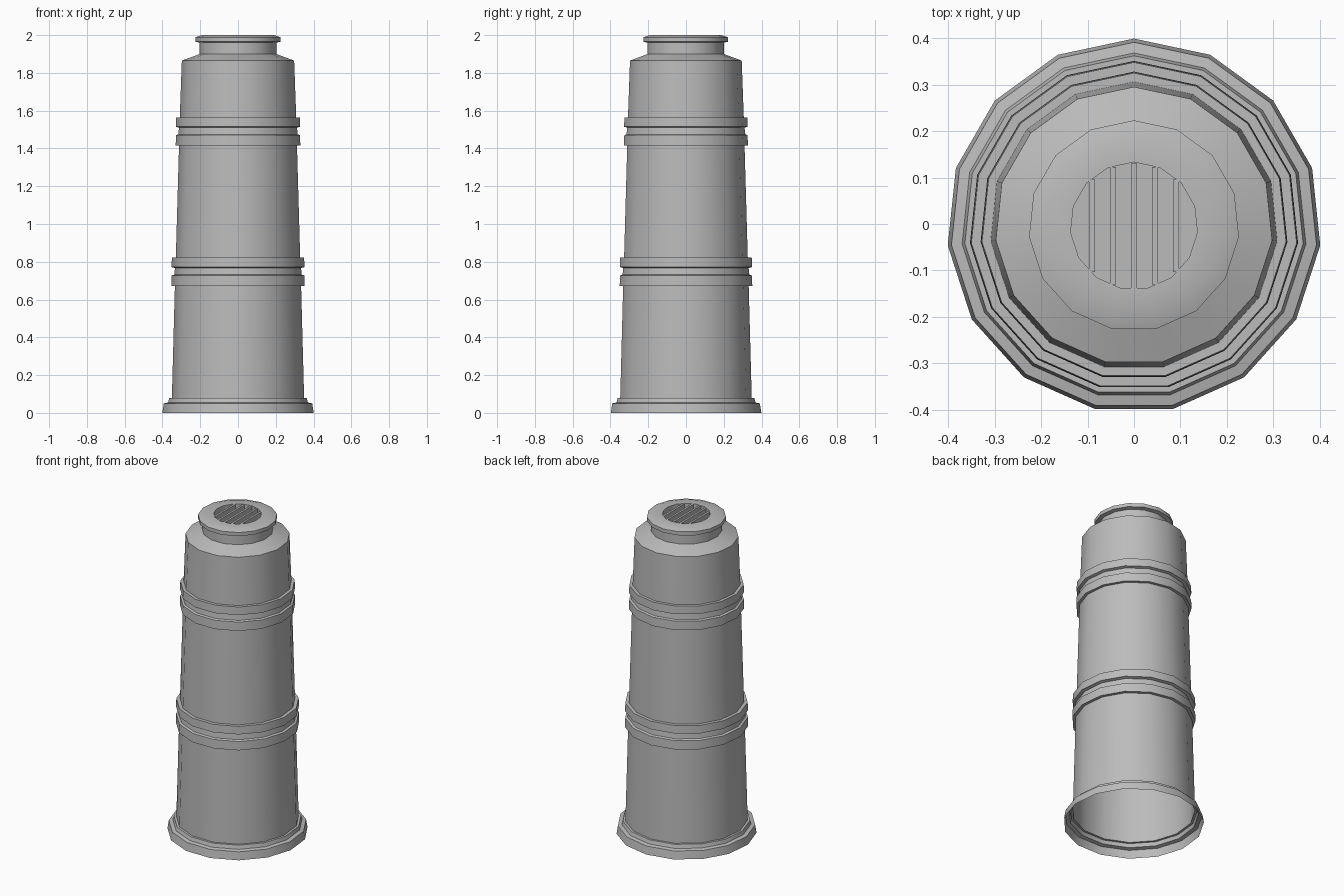
import bpy
import bmesh
import math

cube = bpy.data.objects.get("Cube")
if cube:
    bpy.data.objects.remove(cube, do_unlink=True)

SIDES = 15
Y_SHIFT = -0.004  # a fifteen-sided outline has its axis slightly off the box centre

grey = bpy.data.materials.new("plain grey")
grey.use_nodes = True
colour = (0.5, 0.5, 0.5, 1)
grey.diffuse_color = colour
grey.node_tree.nodes["Principled BSDF"].inputs["Base Color"].default_value = colour


def finish(name, bm):
    mesh = bpy.data.meshes.new(name)
    bm.to_mesh(mesh)
    bm.free()
    mesh.materials.append(grey)
    obj = bpy.data.objects.new(name, mesh)
    bpy.context.collection.objects.link(obj)
    obj.location.y = Y_SHIFT
    bpy.ops.object.select_all(action="DESELECT")
    obj.select_set(True)
    bpy.context.view_layer.objects.active = obj
    bpy.ops.object.shade_smooth_by_angle(angle=math.radians(30))
    return obj


def lathe(name, profile, cap=False):
    """Sweep a (radius, height) profile, listed bottom to top, round the axis."""
    bm = bmesh.new()
    rings = []
    for r, z in profile:
        ring = []
        for i in range(SIDES):
            a = math.pi / 2 + math.tau * i / SIDES
            ring.append(bm.verts.new((r * math.cos(a), r * math.sin(a), z)))
        rings.append(ring)
    for low, high in zip(rings, rings[1:]):
        for i in range(SIDES):
            j = (i + 1) % SIDES
            bm.faces.new((low[i], low[j], high[j], high[i]))
    if cap:
        bm.faces.new(rings[-1])
    return finish(name, bm)


def band(r_low, r_high, r_out, z):
    """Pair of raised hoops with a stepped groove between them."""
    groove = (r_low + r_high) / 2
    return [(r_low, z), (r_out, z), (r_out - 0.002, z + 0.055),
            (groove + 0.006, z + 0.06), (groove + 0.002, z + 0.095),
            (r_out - 0.001, z + 0.1), (r_out - 0.003, z + 0.15), (r_high, z + 0.15)]


# Open-bottomed tapered body with flared foot, two hooped bands and recessed cap
foot = [(0.403, 0), (0.395, 0.05), (0.372, 0.055), (0.366, 0.078), (0.352, 0.078)]
shoulder = [(0.299, 1.865), (0.204, 1.9)]
cap = [(0.204, 1.96), (0.227, 1.965), (0.227, 1.988), (0.192, 2.0),
       (0.137, 2.0), (0.137, 1.96)]
lathe("tapered_body", foot + band(0.336, 0.331, 0.355, 0.672)
      + band(0.314, 0.31, 0.332, 1.415) + shoulder + cap, cap=True)

# Grille slats across the recess
for n in range(-2, 3):
    x = n * 0.045
    half = math.sqrt(0.134 ** 2 - x * x)
    bm = bmesh.new()
    bmesh.ops.create_cube(bm, size=1)
    bmesh.ops.scale(bm, vec=(0.013, 2 * half, 0.04), verts=bm.verts)
    bmesh.ops.translate(bm, vec=(x, 0, 1.979), verts=bm.verts)
    finish("grille_slat_" + str(n + 3), bm)
